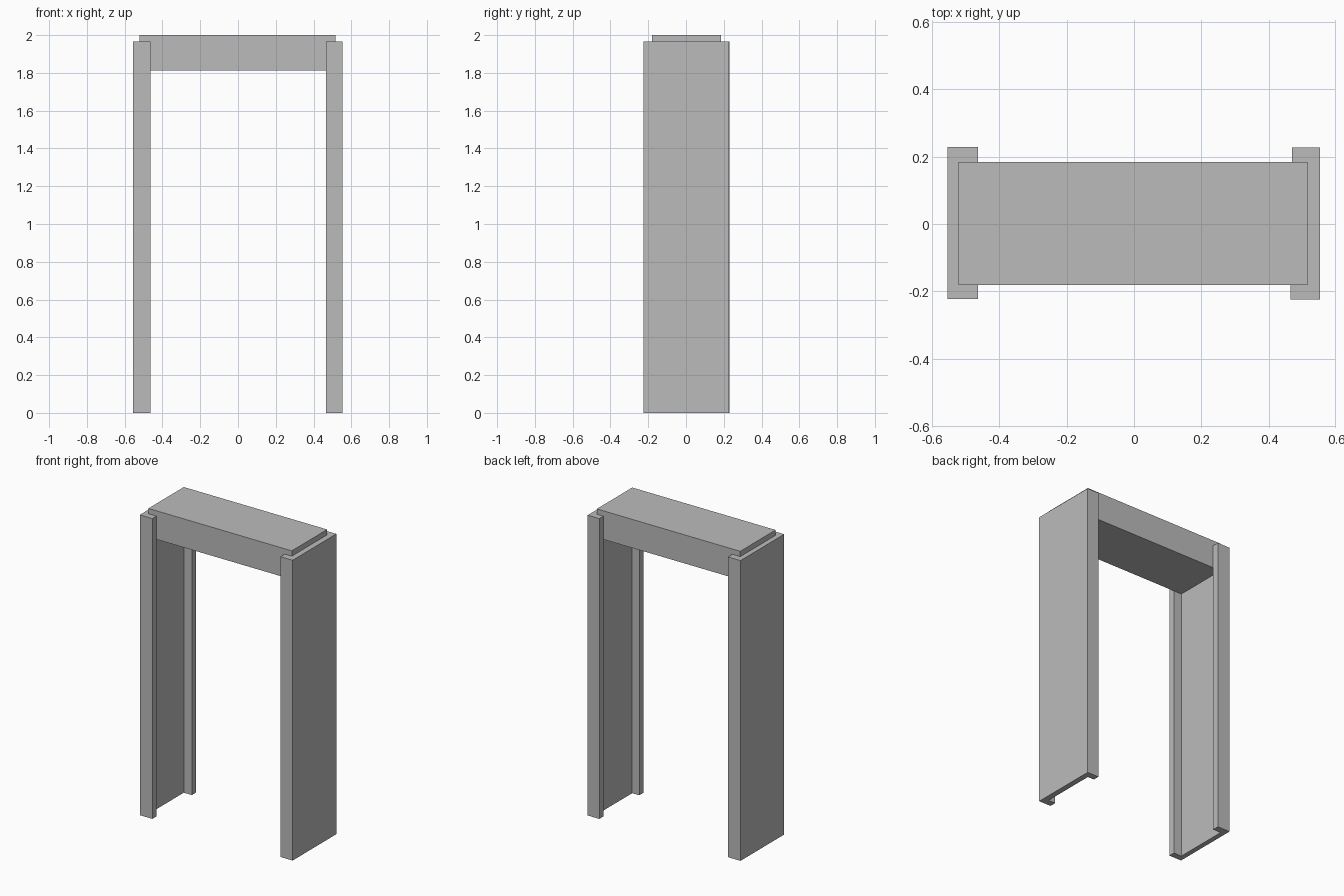
import bpy
import bmesh

default = bpy.data.objects.get("Cube")
if default:
    bpy.data.objects.remove(default, do_unlink=True)

grey = bpy.data.materials.new("plain_grey")
grey.use_nodes = True
colour = (0.5, 0.5, 0.5, 1)
grey.diffuse_color = colour
grey.node_tree.nodes["Principled BSDF"].inputs["Base Color"].default_value = colour


def extrude_profile(name, points, bottom, top):
    """Raise a closed plan outline into a solid with flat faces."""
    bm = bmesh.new()
    face = bm.faces.new([bm.verts.new((x, y, bottom)) for x, y in points])
    raised = bmesh.ops.extrude_face_region(bm, geom=[face], use_keep_orig=True)
    moved = [v for v in raised["geom"] if isinstance(v, bmesh.types.BMVert)]
    bmesh.ops.translate(bm, verts=moved, vec=(0, 0, top - bottom))
    bmesh.ops.recalc_face_normals(bm, faces=bm.faces)
    mesh = bpy.data.meshes.new(name)
    bm.to_mesh(mesh)
    bm.free()
    mesh.materials.append(grey)
    obj = bpy.data.objects.new(name, mesh)
    bpy.context.collection.objects.link(obj)
    return obj


def channel(outer, web, front_lip, back_lip, front, back):
    """Plan of a C-shaped post wrapping the end of the beam."""
    return [(outer, front), (front_lip, front), (front_lip, beam_front),
            (web, beam_front), (web, beam_back), (back_lip, beam_back),
            (back_lip, back), (outer, back)]


beam_left, beam_right = 0.516, -0.522
beam_front, beam_back = -0.181, 0.185

# Two channel posts
extrude_profile("right_post", channel(-0.555, beam_right, -0.464, -0.464, -0.223, 0.229), 0, 1.965)
extrude_profile("left_post", channel(0.553, beam_left, 0.465, 0.469, -0.225, 0.227), 0, 1.965)

# Beam held between the posts, standing slightly above them
extrude_profile("top_beam", [(beam_right, beam_front), (beam_left, beam_front),
                             (beam_left, beam_back), (beam_right, beam_back)], 1.813, 2)
